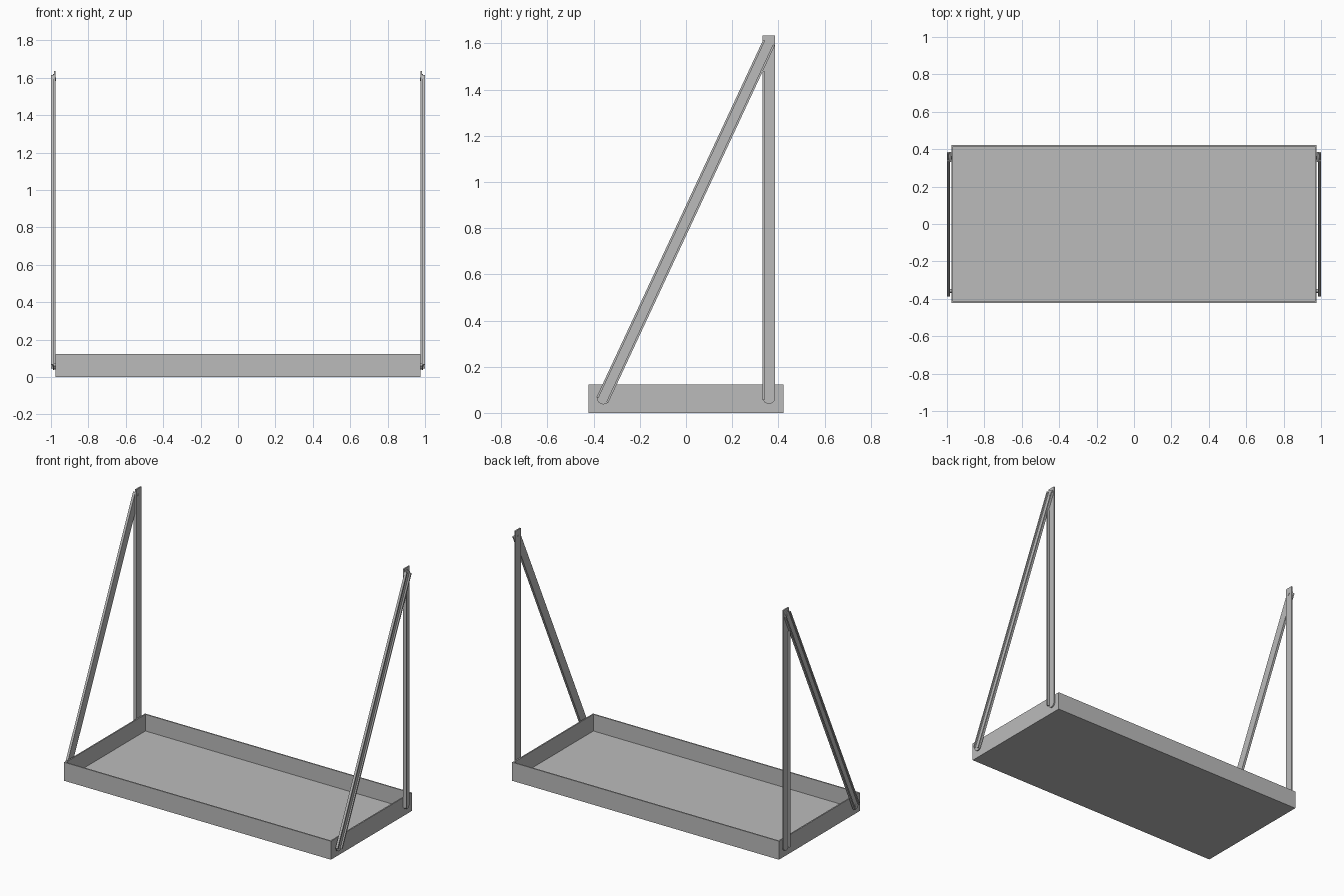
import bpy, bmesh, math
from mathutils import Matrix, Vector

cube = bpy.data.objects.get("Cube")
if cube:
    bpy.data.objects.remove(cube)

steel = bpy.data.materials.new("grey steel")
GREY = (0.5, 0.5, 0.5, 1)
steel.diffuse_color = GREY
steel.use_nodes = True
steel.node_tree.nodes["Principled BSDF"].inputs["Base Color"].default_value = GREY


def finish(name, bm, mirrored=False):
    bmesh.ops.recalc_face_normals(bm, faces=bm.faces[:])
    mesh = bpy.data.meshes.new(name)
    bm.to_mesh(mesh)
    bm.free()
    mesh.materials.append(steel)
    obj = bpy.data.objects.new(name, mesh)
    bpy.context.collection.objects.link(obj)
    if mirrored:
        obj.modifiers.new("Mirror", 'MIRROR').use_mirror_merge = False
    return obj


def extrude_outline(bm, outline, x0, x1):
    """Plate from a (y, z) outline, thick from x0 to x1."""
    face = bm.faces.new([bm.verts.new((x0, y, z)) for y, z in outline])
    ext = bmesh.ops.extrude_face_region(bm, geom=[face])
    verts = [v for v in ext["geom"] if isinstance(v, bmesh.types.BMVert)]
    bmesh.ops.translate(bm, verts=verts, vec=(x1 - x0, 0, 0))


def arc(centre_u, radius, start, steps=12):
    return [(centre_u + radius * math.cos(start + math.pi * i / steps),
             radius * math.sin(start + math.pi * i / steps)) for i in range(steps + 1)]


def bar(name, start, end, half, web, lip_x, lips, lip_span, round_top):
    """Flat bar between two (y, z) points with upright lips along its edges."""
    a, b = Vector(start), Vector(end)
    length = (b - a).length
    d = (b - a) / length
    side = Vector((-d.y, d.x))

    def place(pts):
        return [tuple(a + d * u + side * v) for u, v in pts]

    bm = bmesh.new()
    top = arc(length, half, -math.pi / 2) if round_top else [(length, -half), (length, half)]
    extrude_outline(bm, place(top + arc(0, half, math.pi / 2)), *web)
    u0, u1 = lip_span[0], length + lip_span[1]
    for s in lips:
        v0, v1 = s * half, s * (half - LIP)
        extrude_outline(bm, place([(u0, v0), (u1, v0), (u1, v1), (u0, v1)]), web[0], lip_x)
    return finish(name, bm, True)


# Open tray: box with the top inset and pushed down
WALL, HEIGHT = 0.012, 0.122
bm = bmesh.new()
bmesh.ops.create_cube(bm, size=1, matrix=Matrix.Translation((0, 0, HEIGHT / 2))
                      @ Matrix.Diagonal((1.95, 0.844, HEIGHT, 1)))
top = max(bm.faces, key=lambda f: f.calc_center_median().z)
bmesh.ops.inset_individual(bm, faces=[top], thickness=WALL)
ext = bmesh.ops.extrude_face_region(bm, geom=[top])
bmesh.ops.translate(bm, vec=(0, 0, WALL - HEIGHT),
                    verts=[v for v in ext["geom"] if isinstance(v, bmesh.types.BMVert)])
bmesh.ops.delete(bm, geom=[top], context='FACES_ONLY')
finish("tray", bm)

# Side supports: upright angle bars and sloping channel braces
LIP = 0.009
LOW, HIGH = (-0.358, 0.065), (0.354, 1.592)
bar("upright_post", (0.359, 0.066), (0.359, 1.635), 0.027, (0.975, 0.984),
    0.998, [1], (-0.01, -0.155), False)
bar("diagonal_brace", LOW, HIGH, 0.028, (0.984, 0.99),
    1.0, [1, -1], (-0.01, 0.013), True)

# Rivets joining the braces to the posts and tray
bm = bmesh.new()
for y, z in (LOW, HIGH):
    bmesh.ops.create_cone(bm, cap_ends=True, segments=16, radius1=0.01, radius2=0.01, depth=0.02,
                          matrix=Matrix.Translation((0.983, y, z)) @ Matrix.Rotation(math.pi / 2, 4, 'Y'))
finish("rivets", bm, True)
